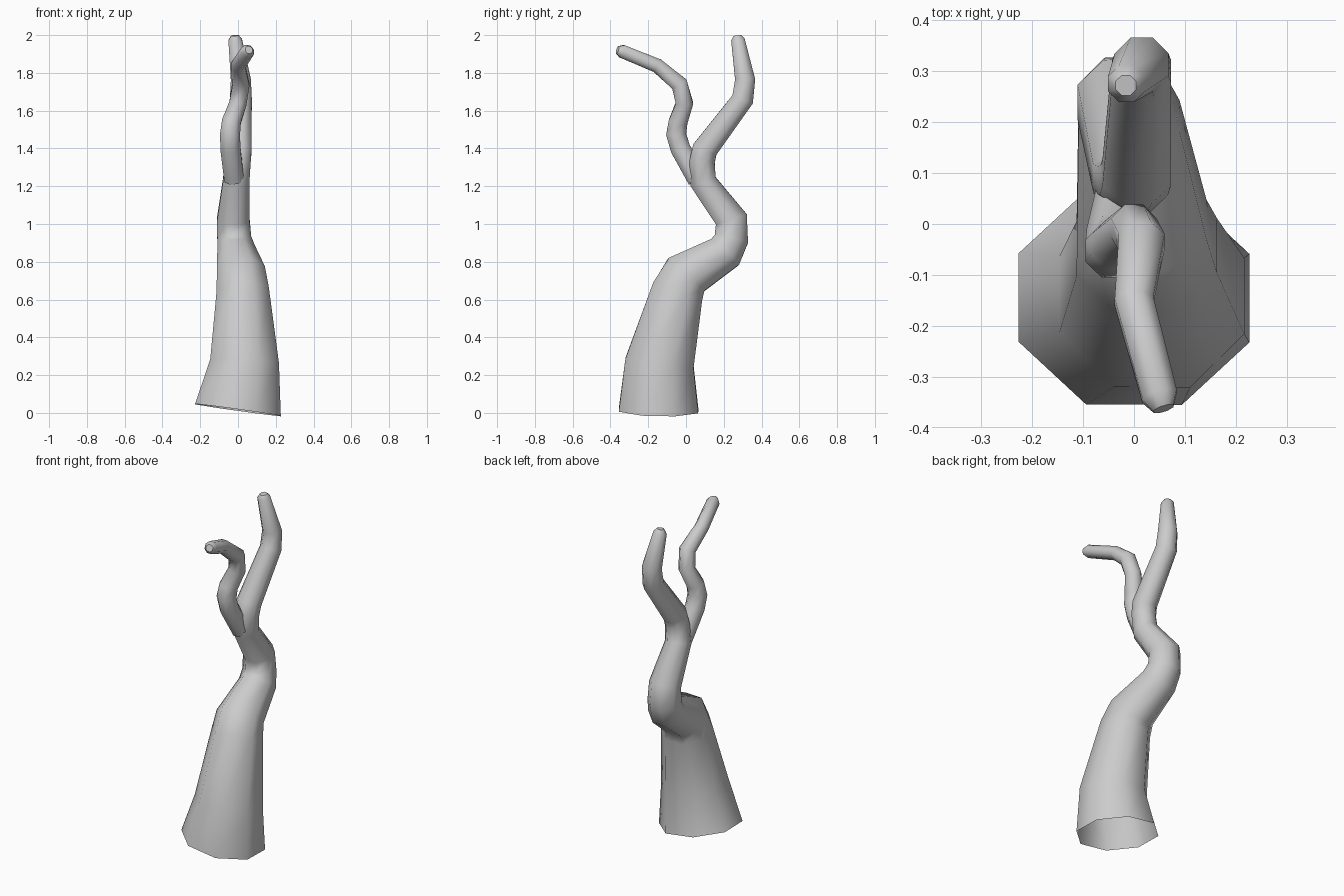
import bpy, bmesh, math
from mathutils import Vector

if "Cube" in bpy.data.objects:
    bpy.data.objects.remove(bpy.data.objects["Cube"], do_unlink=True)

SIDES = 8

bark = bpy.data.materials.new("grey_bark")
bark.use_nodes = True
bark.diffuse_color = (0.6, 0.6, 0.6, 1)
bark.node_tree.nodes["Principled BSDF"].inputs["Base Color"].default_value = (0.6, 0.6, 0.6, 1)


def limb(name, rings, widen_base=1.0):
    """Sweep an octagon along (x, y, z, half width) rings; open at the foot, capped at the tip."""
    points = [Vector(ring[:3]) for ring in rings]
    last = len(points) - 1
    bm = bmesh.new()
    loops = []
    for i, (point, ring) in enumerate(zip(points, rings)):
        # ring plane bisects the two neighbouring segments
        before = (point - points[i - 1]).normalized() if i > 0 else Vector()
        after = (points[i + 1] - point).normalized() if i < last else Vector()
        along = (before + after).normalized()
        side = Vector((1, 0, 0))
        side = (side - along * side.dot(along)).normalized()
        depth = along.cross(side)
        radius = ring[3] / math.cos(math.pi / SIDES)
        wide = widen_base if i == 0 else 1.0
        loop = []
        for k in range(SIDES):
            angle = (k + 0.5) * math.tau / SIDES
            offset = side * math.cos(angle) * wide + depth * math.sin(angle)
            loop.append(bm.verts.new(point + offset * radius))
        loops.append(loop)
    for low, high in zip(loops, loops[1:]):
        for k in range(SIDES):
            n = (k + 1) % SIDES
            bm.faces.new((low[k], low[n], high[n], high[k]))
    bm.faces.new(loops[-1])
    mesh = bpy.data.meshes.new(name)
    bm.to_mesh(mesh)
    bm.free()
    mesh.materials.append(bark)
    obj = bpy.data.objects.new(name, mesh)
    bpy.context.collection.objects.link(obj)
    bpy.ops.object.select_all(action="DESELECT")
    obj.select_set(True)
    bpy.context.view_layer.objects.active = obj
    bpy.ops.object.shade_smooth_by_angle(angle=math.radians(50))
    return obj


# Trunk: flared foot, S-bends, then the rear fork
limb("trunk", [
    (0, -0.145, 0.015, 0.21),
    (0.035, -0.14, 0.265, 0.182),
    (0.025, -0.045, 0.64, 0.138),
    (0.015, 0.0, 0.73, 0.128),
    (-0.01, 0.205, 0.85, 0.1),
    (-0.02, 0.24, 0.92, 0.09),
    (-0.025, 0.24, 1.025, 0.086),
    (-0.01, 0.09, 1.225, 0.07),
    (0.0, 0.085, 1.33, 0.067),
    (0.005, 0.1, 1.395, 0.067),
    (0.015, 0.3, 1.66, 0.058),
    (0.015, 0.313, 1.765, 0.053),
    (-0.015, 0.275, 1.975, 0.036),
    (-0.016, 0.272, 1.998, 0.02),
], widen_base=1.09)

# Front branch growing out of the trunk above the upper bend
limb("front_branch", [
    (-0.02, 0.06, 1.235, 0.052),
    (-0.04, -0.03, 1.4, 0.053),
    (-0.042, -0.052, 1.475, 0.053),
    (-0.035, -0.042, 1.54, 0.05),
    (0.0, -0.008, 1.64, 0.046),
    (0.015, -0.035, 1.74, 0.045),
    (0.0, -0.152, 1.838, 0.038),
    (0.05, -0.338, 1.914, 0.035),
    (0.058, -0.363, 1.922, 0.02),
])
